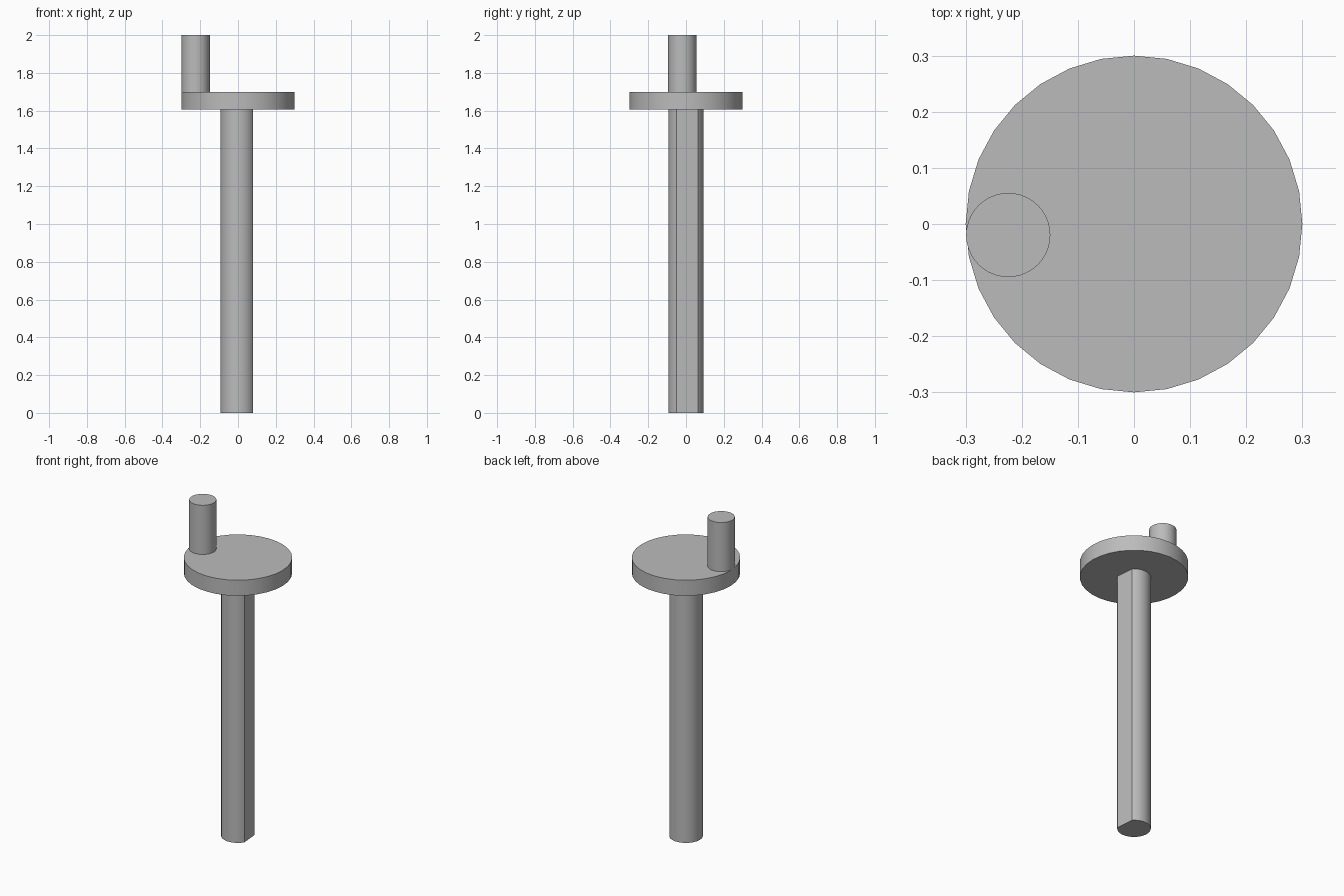
import bpy, bmesh
from math import cos, sin, acos, radians, tau

cube = bpy.data.objects.get("Cube")
if cube:
    bpy.data.objects.remove(cube, do_unlink=True)

# One plain grey for the whole model
grey = bpy.data.materials.new("plain grey")
grey.use_nodes = True
colour = (0.5, 0.5, 0.5, 1)
grey.diffuse_color = colour
grey.node_tree.nodes["Principled BSDF"].inputs["Base Color"].default_value = colour

TURN = radians(5)  # the flat and the pin share one slightly turned axis


def arc(radius, start, end, steps):
    """Points along an arc, from start up to but not including end."""
    angles = [start + (end - start) * i / steps for i in range(steps)]
    return [(radius * cos(a), radius * sin(a)) for a in angles]


def extrude_profile(name, points, bottom, top, centre=(0, 0)):
    """Closed prism standing on the profile, with smooth sides and sharp rims."""
    bm = bmesh.new()
    base = bm.faces.new([bm.verts.new((x, y, bottom)) for x, y in points])
    result = bmesh.ops.extrude_face_region(bm, geom=[base], use_keep_orig=True)
    verts = [g for g in result["geom"] if isinstance(g, bmesh.types.BMVert)]
    bmesh.ops.translate(bm, verts=verts, vec=(0, 0, top - bottom))
    bmesh.ops.recalc_face_normals(bm, faces=bm.faces)
    mesh = bpy.data.meshes.new(name)
    bm.to_mesh(mesh)
    bm.free()
    mesh.materials.append(grey)
    obj = bpy.data.objects.new(name, mesh)
    obj.location = (*centre, 0)
    bpy.context.collection.objects.link(obj)
    bpy.ops.object.select_all(action="DESELECT")
    obj.select_set(True)
    bpy.context.view_layer.objects.active = obj
    bpy.ops.object.shade_smooth_by_angle(angle=radians(25))
    return obj


# Shaft: round with one flat, closed by the chord between the arc's ends
shaft_radius, flat_offset = 0.093, 0.0735
half = acos(flat_offset / shaft_radius)
start, end = TURN + half, TURN + tau - half
outline = arc(shaft_radius, start, end, 40)
outline.append((shaft_radius * cos(end), shaft_radius * sin(end)))
extrude_profile("shaft", outline, 0, 1.605)

# Disc on top of the shaft
extrude_profile("disc", arc(0.3, 0, tau, 32), 1.605, 1.7)

# Off-centre pin, opposite the flat and touching the disc's rim
pin_reach = 0.225
extrude_profile("crank_pin", arc(0.075, 0, tau, 40), 1.7, 2,
                (-pin_reach * cos(TURN), -pin_reach * sin(TURN)))
